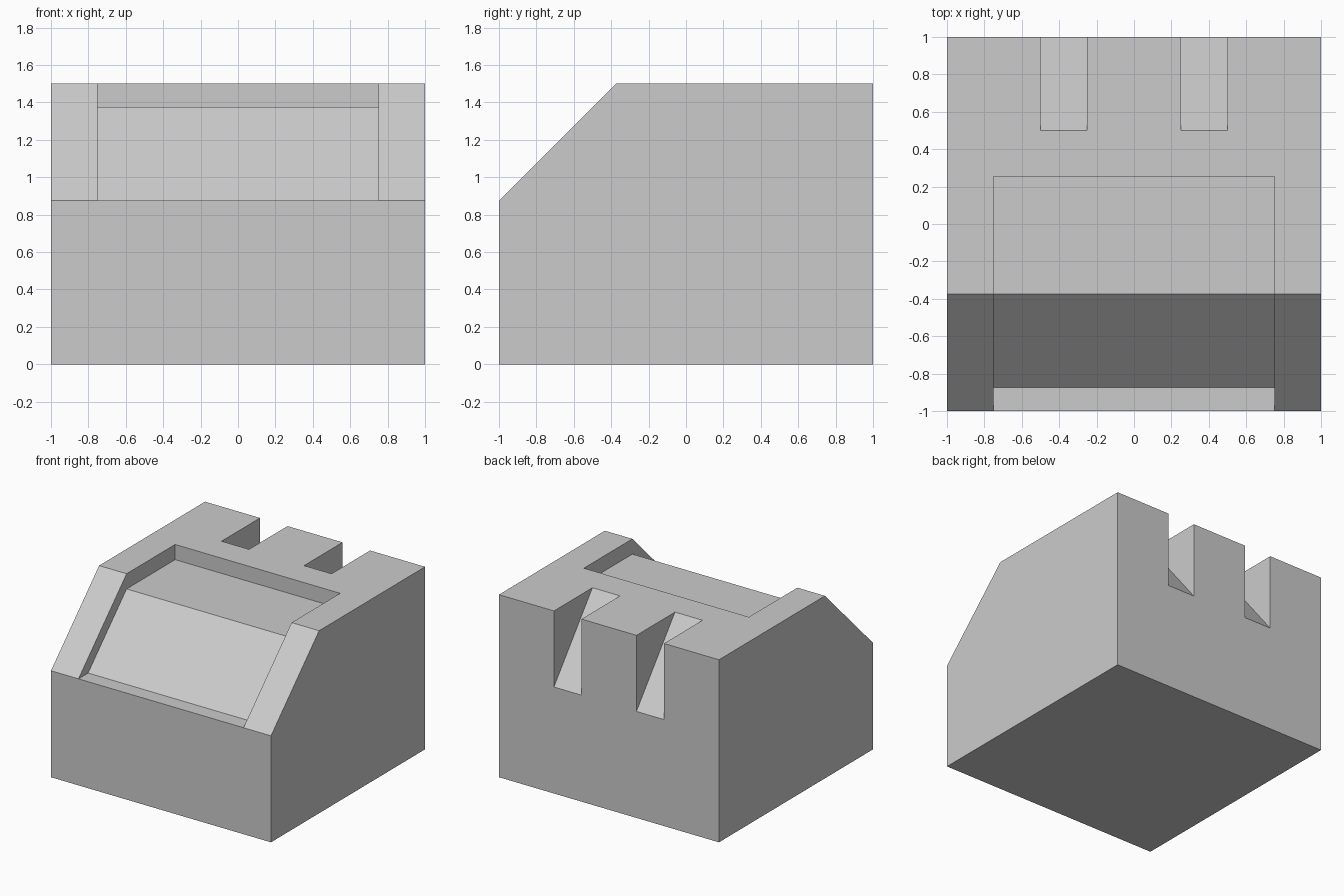
import bpy
import bmesh

cube = bpy.data.objects.get("Cube")
if cube:
    bpy.data.objects.remove(cube, do_unlink=True)

# Single flat material
grey = bpy.data.materials.new("light_grey")
grey.use_nodes = True
colour = (0.6, 0.6, 0.6, 1)
grey.diffuse_color = colour
grey.node_tree.nodes["Principled BSDF"].inputs["Base Color"].default_value = colour


def prism(name, profile, x0, x1):
    """Extrude a side profile of (y, z) points from x0 to x1."""
    bm = bmesh.new()
    face = bm.faces.new([bm.verts.new((x0, y, z)) for y, z in profile])
    ext = bmesh.ops.extrude_face_region(bm, geom=[face])
    moved = [v for v in ext["geom"] if isinstance(v, bmesh.types.BMVert)]
    bmesh.ops.translate(bm, verts=moved, vec=(x1 - x0, 0, 0))
    bmesh.ops.recalc_face_normals(bm, faces=bm.faces)
    mesh = bpy.data.meshes.new(name)
    bm.to_mesh(mesh)
    bm.free()
    mesh.materials.append(grey)
    obj = bpy.data.objects.new(name, mesh)
    bpy.context.collection.objects.link(obj)
    return obj


def carve(target, cutter):
    """Subtract the cutter, apply the result and remove the cutter."""
    cutter.hide_render = True
    mod = target.modifiers.new("carve", 'BOOLEAN')
    mod.operation = 'DIFFERENCE'
    mod.solver = 'EXACT'
    mod.object = cutter
    bpy.context.view_layer.objects.active = target
    bpy.ops.object.modifier_apply(modifier=mod.name)
    bpy.data.objects.remove(cutter, do_unlink=True)


# Block with a sloped front top
body = prism("sloped_block", [(-1, 0), (1, 0), (1, 1.5), (-0.375, 1.5), (-1, 0.875)], -1, 1)

# Shallow recess following the slope and the top
carve(body, prism("recess_cutter",
                  [(-1.2, 0.875), (-0.875, 0.875), (-0.375, 1.375),
                   (0.255, 1.375), (0.255, 1.7), (-1.2, 1.7)], -0.75, 0.75))

# Two wedge notches in the back edge, extended past the surfaces along the slope
for side in (-1, 1):
    carve(body, prism("notch_cutter", [(0.42, 1.6), (1.08, 0.775), (1.08, 1.6)],
                      side * 0.25, side * 0.5))
